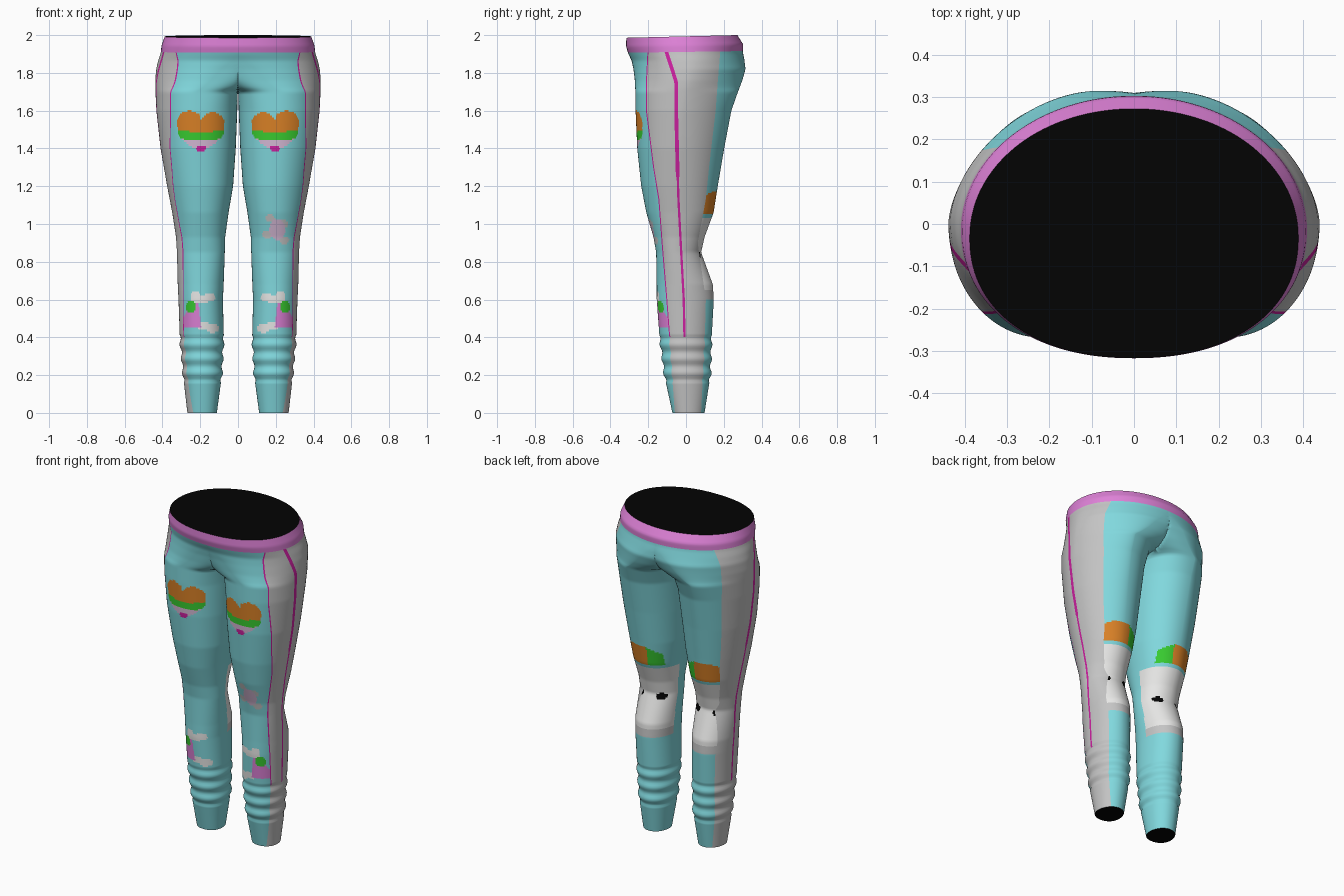
import bpy, bmesh, math

if "Cube" in bpy.data.objects:
    bpy.data.objects.remove(bpy.data.objects["Cube"])

# Flat colours (linear)
COLOURS = {
    "teal": (0.22, 0.69, 0.73), "panel_grey": (0.55, 0.55, 0.55),
    "white": (0.80, 0.80, 0.79), "pink": (0.73, 0.22, 0.68),
    "orange": (0.70, 0.22, 0.02), "green": (0.04, 0.60, 0.03),
    "magenta": (0.62, 0.015, 0.36), "lilac": (0.66, 0.48, 0.66),
    "black": (0.001, 0.001, 0.001),
}
NAMES = list(COLOURS)
MATS = []
for n, c in COLOURS.items():
    m = bpy.data.materials.new(n)
    m.diffuse_color = (*c, 1)
    m.use_nodes = True
    m.node_tree.nodes["Principled BSDF"].inputs["Base Color"].default_value = m.diffuse_color
    MATS.append(m)

# Section of one side: height, inner x, outer x, front y, back y
BODY = [
    (0.00, .112, .268, -.072, .098), (0.20, .085, .291, -.115, .130),
    (0.40, .075, .308, -.140, .136), (0.60, .080, .315, -.155, .147),
    (0.68, .076, .319, -.155, .142), (0.85, .070, .323, -.158, .080),
    (0.93, .068, .328, -.172, .098), (1.06, .050, .348, -.210, .146),
    (1.20, .026, .375, -.237, .168), (1.40, .012, .410, -.258, .202),
    (1.60, .004, .432, -.267, .240), (1.70, .001, .437, -.268, .275),
    (1.72, -.06, .438, -.269, .283), (1.76, -.15, .438, -.271, .298),
    (1.82, -.25, .433, -.278, .315), (1.87, -.36, .422, -.288, .309),
    (1.91, -.409, .409, -.306, .301), (1.95, -.405, .405, -.317, .303),
    (2.00, -.388, .388, -.316, .272),
]
# Roundness: height, then outer front, outer back, inner front, inner back
ROUND = [
    (0.0, .95, 1.0, .92, .95), (1.2, 1.0, 1.05, .92, .95), (1.6, 1.0, 1.2, .85, .92),
    (1.7, 1.0, 1.3, .72, .82), (1.82, .98, 1.15, .72, .85), (1.91, .92, 1.0, .92, 1.0),
    (2.0, .91, .98, .91, .98),
]
# Side panel: height, front edge y, seam y, back edge y
PANEL = [
    (0.0, -.055, 0, .080), (0.4, -.085, -.008, .100), (0.6, -.100, -.012, .105),
    (0.9, -.125, -.028, .062), (1.13, -.142, -.040, .105), (1.3, -.170, -.045, .122),
    (1.6, -.208, -.052, .157), (1.75, -.208, -.052, .168), (1.92, -.200, -.105, .182),
]
# Columns: front, piping, panel, seam, panel, back, inner leg
ZONES = [("front", 26), ("piping", 1), ("panel", 12), ("seam", 1),
         ("panel", 16), ("back", 26), ("inner", 72)]
COLUMN_ZONE = [name for name, k in ZONES for _ in range(k)]
COUNT = len(COLUMN_ZONE)


def lookup(table, z):
    """Linear interpolation of the table rows at height z."""
    for lo, hi in zip(table, table[1:]):
        if z <= hi[0]:
            f = (z - lo[0]) / (hi[0] - lo[0])
            return [a + (b - a) * f for a, b in zip(lo[1:], hi[1:])]
    return table[-1][1:]


def section(z, side):
    """Rounded section of one side, cut at the centre plane."""
    inner, outer, front, back = lookup(BODY, z)
    p_front, seam, p_back = lookup(PANEL, z)
    power = lookup(ROUND, z)
    cx, cy = (inner + outer) / 2, (front + back) / 2 - 0.01
    a, bf, bb = (outer - inner) / 2, cy - front, back - cy

    def angle(y):
        b, p = (bf, power[0]) if y < cy else (bb, power[1])
        s = min(0.98, abs(y - cy) / b) ** (1 / p)
        return math.copysign(math.asin(s), y - cy)

    w = 0.010 if z > 1.25 else 0.006
    stops = [-math.pi / 2, angle(p_front - .004), angle(p_front + .001), angle(seam - w),
             angle(seam + w), angle(p_back), math.pi / 2, 1.5 * math.pi]
    fold = 0.0
    if 0.17 < z < 0.41:                          # gathered ankle folds
        fold = 0.005 * math.cos(math.tau * (z - 0.21) / 0.075)
    pts = []
    for (zone, k), t0, t1 in zip(ZONES, stops, stops[1:]):
        for i in range(k):
            t = t0 + (t1 - t0) * i / k
            c, s = math.cos(t), math.sin(t)
            b = bf if s < 0 else bb
            p = power[(2 if zone == "inner" else 0) + (s >= 0)]
            x = max(0, cx + (a + fold) * math.copysign(abs(c) ** p, c))
            y = cy + (b + fold) * math.copysign(abs(s) ** p, s)
            tilt = max(0, (z - 1.8) / 0.2) * 0.014 * (0.27 - y) / 0.58
            pts.append((side * x, y, z - tilt))
    return pts


def blob(x, z, cx, cz, rx, rz):
    return ((x - cx) / rx) ** 2 + ((z - cz) / rz) ** 2 < 1


def front_print(x, z, side):
    # heart on the thigh
    dx = x - 0.197
    if blob(dx, z, 0, 1.400, 0.027, 0.018):
        return "magenta"
    lobes = (blob(dx, z, 0.060, 1.532, 0.066, 0.068) or blob(dx, z, -0.063, 1.53, 0.062, 0.062)
             or blob(dx, z, 0, 1.51, 0.05, 0.045))
    if lobes or (1.395 < z < 1.53 and abs(dx) < min(0.122, 0.128 - 10 * (1.5 - z) ** 2)):
        low = 0.5 * dx * dx
        return "orange" if z > 1.487 + low else "green" if z > 1.445 + low else "lilac"
    # small figure on the shin
    if blob(x, z, 0.250, 0.56, 0.026, 0.032):
        return "green"
    if 0.455 < z < 0.58 and 0.205 - (0.54 - z) * 0.12 < x < 0.25 + (0.58 - z) * 0.5:
        return "pink"
    for cx, cz, rx, rz in ((.150, .612, .030, .022), (.20, .600, .05, .022), (.225, .625, .025, .018),
                           (.135, .448, .034, .024), (.18, .460, .04, .022)):
        if blob(x, z, cx, cz, rx, rz):
            return "white"
    # bone on one knee
    if side > 0:
        if blob(x, z, .208, .97, .042, .055):
            return "lilac"
        for cx, cz in ((.17, 1.03), (.155, .945), (.245, .915), (.24, 1.0)):
            if blob(x, z, cx, cz, .026, .021):
                return "panel_grey"
    return None


def legging_colour(zone, x, y, z, side):
    # side panel with piping
    if zone in ("piping", "seam") and z > 0.4:
        return "magenta"
    if zone in ("piping", "seam", "panel"):
        return "panel_grey"
    inner, outer, front, back = lookup(BODY, z)
    mid_y = (front + back) / 2
    if y < mid_y:
        return front_print(x, z, side) or "teal"
    # printed head on the back of the knee
    if y > mid_y + 0.015:
        if blob(x, z, 0.125, 0.84, 0.028, 0.019) or blob(x, z, 0.262, 0.84, 0.026, 0.018):
            return "black"
        if 0.655 < z < 1.035:
            return "white"
        if 0.60 < z <= 0.655:
            return "panel_grey"
        top = 1.178 - 3.0 * (x - 0.22) ** 2
        if 1.055 < z < top and x > 0.085:
            return "orange" if x > 0.165 else "green"
    return "teal"


def loft(name, z0, z1, rows, colour, is_cap_edge):
    bm = bmesh.new()
    for side in (1, -1):
        rings = [[bm.verts.new(p) for p in section(z0 + (z1 - z0) * r / rows, side)]
                 for r in range(rows + 1)]
        for r0, r1 in zip(rings, rings[1:]):
            for i in range(COUNT):
                j = (i + 1) % COUNT
                quad = [r0[i], r0[j], r1[j], r1[i]]
                if all(abs(v.co.x) < 1e-6 for v in quad):
                    continue                      # nothing inside the hips
                f = bm.faces.new(quad if side > 0 else quad[::-1])
                c = f.calc_center_median()
                f.material_index = NAMES.index(colour(COLUMN_ZONE[i], abs(c.x), c.y, c.z, side))
                f.smooth = True
    bmesh.ops.remove_doubles(bm, verts=bm.verts[:], dist=1e-5)
    loose = [v for v in bm.verts if not v.link_faces]
    bmesh.ops.delete(bm, geom=loose, context='VERTS')
    # dark openings
    rim = [e for e in bm.edges if e.is_boundary and all(is_cap_edge(v.co.z) for v in e.verts)]
    for f in bmesh.ops.holes_fill(bm, edges=rim, sides=0)["faces"]:
        f.material_index = NAMES.index("black")
    bmesh.ops.recalc_face_normals(bm, faces=bm.faces[:])
    mesh = bpy.data.meshes.new(name)
    bm.to_mesh(mesh)
    bm.free()
    for m in MATS:
        mesh.materials.append(m)
    ob = bpy.data.objects.new(name, mesh)
    bpy.context.collection.objects.link(ob)
    bpy.ops.object.select_all(action='DESELECT')
    ob.select_set(True)
    bpy.context.view_layer.objects.active = ob
    bpy.ops.object.shade_smooth_by_angle(angle=math.radians(50))


loft("leggings", 0, 1.915, 191, legging_colour, lambda z: z < 0.001)
loft("waistband", 1.915, 2.0, 9, lambda *a: "pink", lambda z: z > 1.98)
